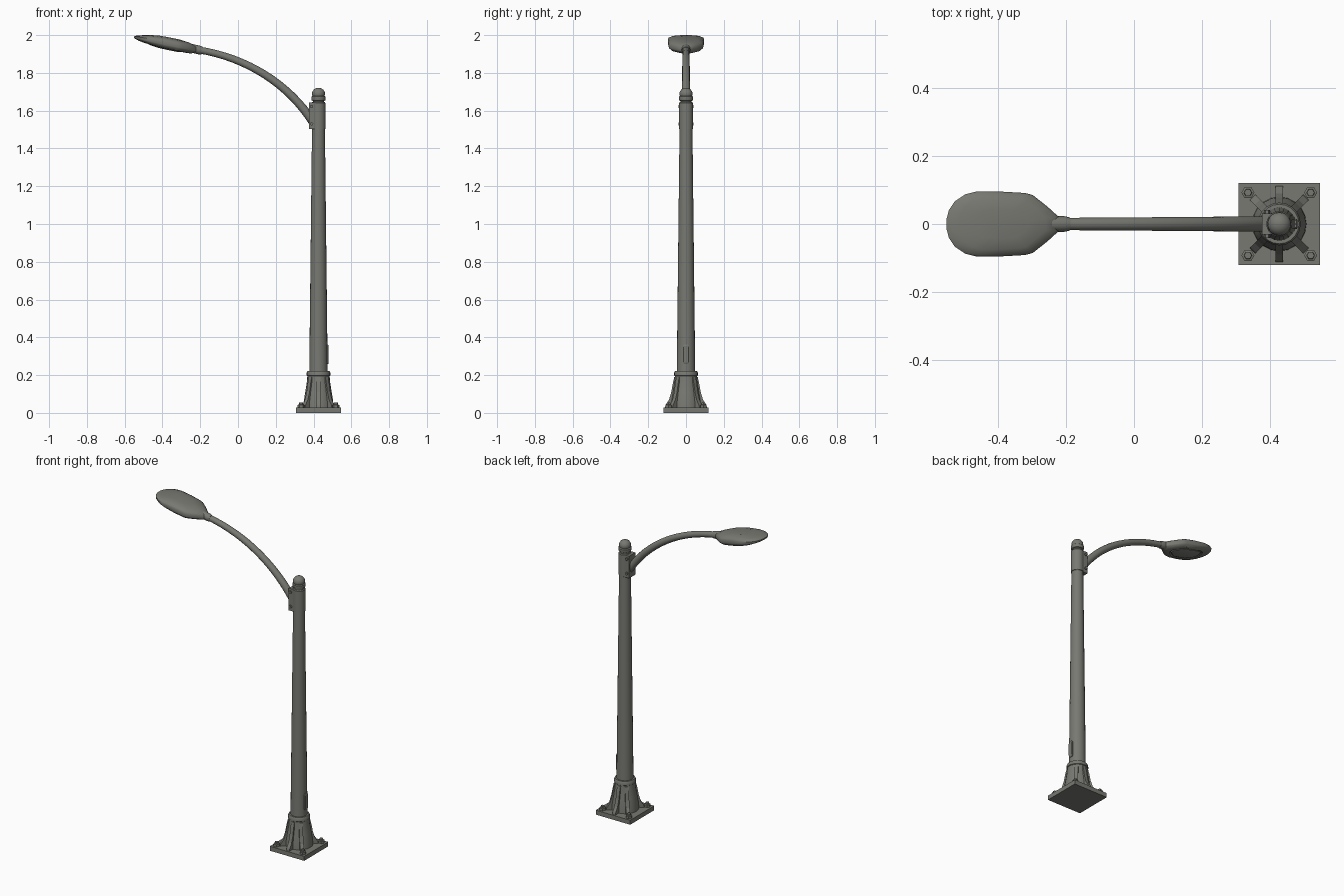
import bpy, bmesh, math
from mathutils import Vector

if "Cube" in bpy.data.objects:
    bpy.data.objects.remove(bpy.data.objects["Cube"])

CX = 0.426  # pole axis

grey = bpy.data.materials.new("weathered_grey_metal")
grey.diffuse_color = (0.19, 0.19, 0.17, 1)
grey.use_nodes = True
grey.node_tree.nodes["Principled BSDF"].inputs["Base Color"].default_value = grey.diffuse_color


def finish(name, bm, smooth=True):
    bmesh.ops.recalc_face_normals(bm, faces=bm.faces)
    me = bpy.data.meshes.new(name)
    bm.to_mesh(me)
    bm.free()
    me.materials.append(grey)
    ob = bpy.data.objects.new(name, me)
    bpy.context.collection.objects.link(ob)
    if smooth:
        bpy.ops.object.select_all(action='DESELECT')
        bpy.context.view_layer.objects.active = ob
        ob.select_set(True)
        bpy.ops.object.shade_smooth_by_angle(angle=math.radians(35))
    return ob


def loft(name, rings, smooth=True):
    """Skin a list of equal-length point rings and cap both ends."""
    bm = bmesh.new()
    vs = [[bm.verts.new(p) for p in r] for r in rings]
    n = len(vs[0])
    for a, b in zip(vs, vs[1:]):
        for i in range(n):
            j = (i + 1) % n
            bm.faces.new((a[i], a[j], b[j], b[i]))
    bm.faces.new(vs[0])
    bm.faces.new(vs[-1])
    return finish(name, bm, smooth)


def lathe(name, profile, x=CX, y=0, n=20, smooth=True):
    return loft(name, [[(x + r * math.cos(2 * math.pi * i / n),
                         y + r * math.sin(2 * math.pi * i / n), z)
                        for i in range(n)] for r, z in profile], smooth)


def box(name, x0, x1, y0, y1, z0, z1):
    return loft(name, [[(x0, y0, z), (x1, y0, z), (x1, y1, z), (x0, y1, z)]
                       for z in (z0, z1)], False)


def tube(name, pts, radii, n=12):
    """Tube along a path in the xz plane."""
    rings = []
    for k, p in enumerate(pts):
        t = (pts[min(k + 1, len(pts) - 1)] - pts[max(k - 1, 0)]).normalized()
        up = Vector((0, 1, 0)).cross(t)
        rings.append([p + radii[k] * (up * math.cos(2 * math.pi * i / n)
                      + Vector((0, 1, 0)) * math.sin(2 * math.pi * i / n))
                      for i in range(n)])
    return loft(name, rings)


# Base plate and flared foot
box("base_plate", CX - 0.12, CX + 0.12, -0.12, 0.12, 0, 0.028)
lathe("foot", [(0.08, 0.02), (0.078, 0.06), (0.07, 0.11), (0.062, 0.16), (0.059, 0.195),
               (0.063, 0.198), (0.063, 0.212), (0.058, 0.222), (0.046, 0.222)])

# Ribs around the foot
rib = [(0.05, 0.025), (0.112, 0.025), (0.108, 0.042), (0.09, 0.07),
       (0.078, 0.11), (0.07, 0.155), (0.062, 0.19), (0.05, 0.19)]
for k, deg in enumerate((45, 90, 135, 225, 270, 315)):
    c, s = math.cos(math.radians(deg)), math.sin(math.radians(deg))
    w = 0.011
    loft(f"foot_rib_{k}", [[(CX + r * c - o * s, r * s + o * c, z) for r, z in rib]
                           for o in (-w, w)], False)

# Anchor bolts on the plate corners
for sx in (-1, 1):
    for sy in (-1, 1):
        lathe("anchor_bolt", [(0.019, 0.026), (0.019, 0.042), (0.012, 0.044), (0.011, 0.054)],
              CX + sx * 0.092, sy * 0.092, 6, False)

# Tapered pole, access door and upper collar
lathe("pole", [(0.049, 0.2), (0.034, 1.52)])
loft("access_door", [[(CX + x, y * k, 0.31 + z * k) for y, z in
                      ((-0.015, -0.045), (-0.01, -0.052), (0.01, -0.052), (0.015, -0.045),
                       (0.015, 0.045), (0.01, 0.052), (-0.01, 0.052), (-0.015, 0.045))]
                     for x, k in ((0.03, 1), (0.051, 1), (0.054, 0.85))], False)
lathe("pole_collar", [(0.033, 1.502), (0.037, 1.504), (0.037, 1.64), (0.033, 1.645)])

# Finial with ringed neck and dome
lathe("finial", [(0.03, 1.64), (0.03, 1.652), (0.036, 1.655), (0.038, 1.664), (0.038, 1.674),
                 (0.032, 1.678), (0.035, 1.687), (0.033, 1.7), (0.025, 1.712),
                 (0.013, 1.719), (0.002, 1.721)])

# Arm bracket with clamp bolts
box("arm_bracket", CX - 0.05, CX - 0.005, -0.031, 0.031, 1.502, 1.642)
for z in (1.53, 1.622):
    ring = [(0.009 * math.cos(i * math.pi / 3), 0.009 * math.sin(i * math.pi / 3))
            for i in range(6)]
    loft("bracket_bolt", [[(CX - 0.036 + a, y, z + b) for a, b in ring]
                          for y in (-0.041, 0.041)], False)

# Curved arm, sampled from a cubic curve
P = [Vector(p) for p in ((0.4, 0, 1.535), (0.27, 0, 1.74), (0.05, 0, 1.88), (-0.21, 0, 1.922))]
pts, rad = [], []
for i in range(17):
    t = i / 16
    u = 1 - t
    pts.append(P[0] * u**3 + P[1] * 3 * u * u * t + P[2] * 3 * u * t * t + P[3] * t**3)
    rad.append(0.023 - 0.005 * t)
tube("arm", pts, rad)
tube("lamp_neck", [Vector((-0.19, 0, 1.918)), Vector((-0.205, 0, 1.921)),
                   Vector((-0.245, 0, 1.93))], [0.02, 0.023, 0.023])

# Lamp head: one half outline, mirrored, stacked on a tilted plane
half = [(-0.222, 0.022), (-0.255, 0.052), (-0.297, 0.085), (-0.32, 0.091), (-0.39, 0.095),
        (-0.46, 0.096), (-0.495, 0.087), (-0.525, 0.067), (-0.543, 0.04), (-0.55, 0.014)]
outline = half + [(x, -y) for x, y in reversed(half)]
MX = -0.385


def head_ring(k, dz, inset=1.0):
    out = []
    for x, y in outline:
        px = MX + (x - MX) * k
        thick = min(1, 0.45 + (px + 0.55) * 4)  # thins out towards the tip
        out.append((px, y * k * inset, 1.988 - 0.2 * (px + 0.55) + dz * thick))
    return out


loft("lamp_head", [head_ring(0.62, -0.02), head_ring(0.66, -0.027), head_ring(0.84, -0.025),
                   head_ring(0.98, -0.012), head_ring(1.0, -0.006), head_ring(1.0, 0.012),
                   head_ring(0.95, 0.021), head_ring(0.78, 0.031), head_ring(0.45, 0.037)])

# Lens under the lamp head
loft("lamp_lens", [head_ring(0.6, -0.018), head_ring(0.58, -0.026), head_ring(0.45, -0.031)])
